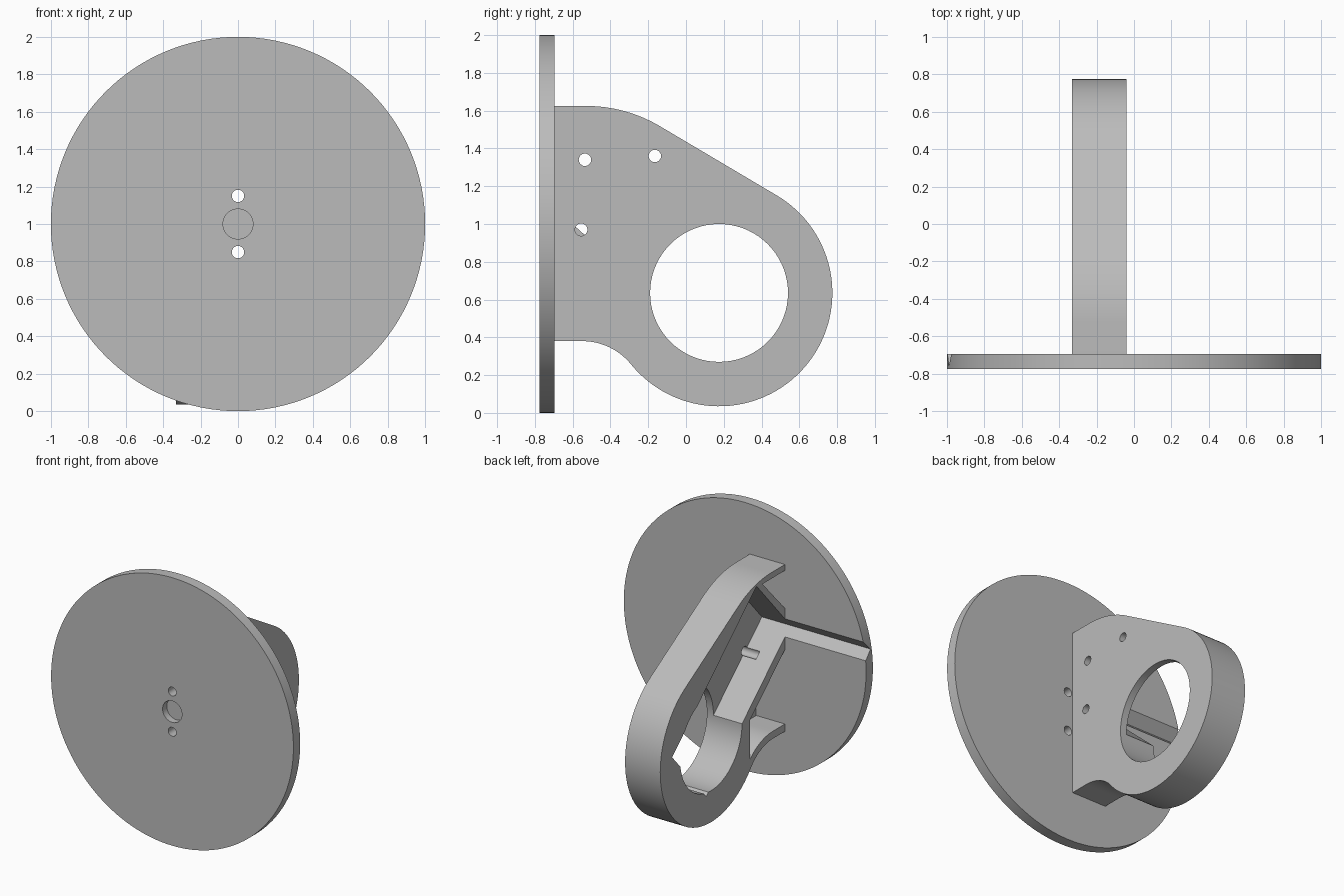
import bpy, bmesh, math
from mathutils import Vector

cube = bpy.data.objects.get("Cube")
if cube:
    bpy.data.objects.remove(cube)

grey = bpy.data.materials.new("plain_grey")
grey.use_nodes = True
colour = (0.5, 0.5, 0.5, 1)
grey.diffuse_color = colour
grey.node_tree.nodes["Principled BSDF"].inputs["Base Color"].default_value = colour


def arc(cy, cz, r, start, end, n=24):
    """Points (y, z) along an arc, angles in degrees from +y towards +z."""
    angles = [math.radians(start + (end - start) * i / n) for i in range(n + 1)]
    return [(cy + r * math.cos(a), cz + r * math.sin(a)) for a in angles]


def extrude(name, points, direction):
    bm = bmesh.new()
    face = bm.faces.new([bm.verts.new(p) for p in points])
    new = bmesh.ops.extrude_face_region(bm, geom=[face])["geom"]
    bmesh.ops.translate(bm, vec=direction, verts=[v for v in new if isinstance(v, bmesh.types.BMVert)])
    bmesh.ops.recalc_face_normals(bm, faces=bm.faces)
    mesh = bpy.data.meshes.new(name)
    bm.to_mesh(mesh)
    bm.free()
    mesh.materials.append(grey)
    obj = bpy.data.objects.new(name, mesh)
    bpy.context.collection.objects.link(obj)
    return obj


def side_prism(name, profile, x0, x1):
    return extrude(name, [(x0, y, z) for y, z in profile], Vector((x1 - x0, 0, 0)))


def front_cylinder(name, z, r, y0, y1, n=32):
    ring = arc(0, z, r, 0, 360, n)[:-1]
    return extrude(name, [(x, y0, h) for x, h in ring], Vector((0, y1 - y0, 0)))


def cut(obj, cutters):
    for cutter in cutters:
        cutter.hide_render = True
        mod = obj.modifiers.new("cut", "BOOLEAN")
        mod.operation = "DIFFERENCE"
        mod.solver = "EXACT"
        mod.object = cutter
    bpy.context.view_layer.update()
    result = bpy.data.meshes.new_from_object(obj.evaluated_get(bpy.context.evaluated_depsgraph_get()))
    obj.modifiers.clear()
    obj.data = result


# Main dimensions
BACK, FRONT = -0.695, -0.775
OPEN, FLOOR, OUTER = -0.33, -0.093, -0.04
RING = (0.175, 0.635)

# Disc and bracket blanks
disc = front_cylinder("round_base_plate", 1, 1, FRONT, BACK, 128)
outline = [(BACK, 0.38)]
outline += arc(-0.55, 0.046, 0.334, 90, 39.1, 16)
outline += arc(*RING, 0.6, 219.1, 390 + 29.5, 64)
outline += arc(-0.53, 0.855, 0.77, 59.5, 90, 16)
outline += [(BACK, 1.625)]
bracket = side_prism("ring_bracket", outline, OPEN, OUTER)

# Slanted rectangular recess, which also notches the disc
corner = Vector((-0.762, 1.145))
along = Vector((0.743, -0.669)) * 1.34
across = Vector((0.669, 0.743)) * 0.6
recess = side_prism("recess_cutter", [corner, corner + along, corner + along + across, corner + across], -1.2, FLOOR)

# Corner pockets above and below the slanted recess
upper_pocket = side_prism("upper_pocket_cutter",
                          [(-0.75, 1.24), (-0.75, 1.58), (-0.43, 1.58)], -0.5, FLOOR)
lower = [(-0.75, 1.04), (-0.75, 0.435)] + arc(-0.55, 0.046, 0.389, 90, 46.7, 12) + [(-0.283, 0.62)]
lower_pocket = side_prism("lower_pocket_cutter", lower, -0.5, FLOOR)

# Large ring opening and screw holes
opening = side_prism("opening_cutter", arc(*RING, 0.365, 0, 360, 72)[:-1], -0.6, 0.2)
screws = [side_prism("screw_cutter", arc(y, z, 0.033, 0, 360)[:-1], -0.2, 0.2)
          for y, z in ((-0.535, 1.34), (-0.165, 1.36), (-0.555, 0.97))]
plate_holes = [front_cylinder("plate_hole_cutter", z, 0.033, -1, -0.5) for z in (0.85, 1.15)]
centre_recess = front_cylinder("centre_recess_cutter", 1, 0.08, -1, -0.725, 48)

cut(disc, [recess, centre_recess] + plate_holes)
cut(bracket, [opening, recess, upper_pocket, lower_pocket] + screws)

for cutter in [recess, upper_pocket, lower_pocket, opening, centre_recess] + screws + plate_holes:
    bpy.data.objects.remove(cutter)

# Smooth curved walls, crisp edges
for obj in bpy.context.selected_objects:
    obj.select_set(False)
for obj in (disc, bracket):
    obj.select_set(True)
    bpy.context.view_layer.objects.active = obj
bpy.ops.object.shade_smooth_by_angle(angle=math.radians(30))
